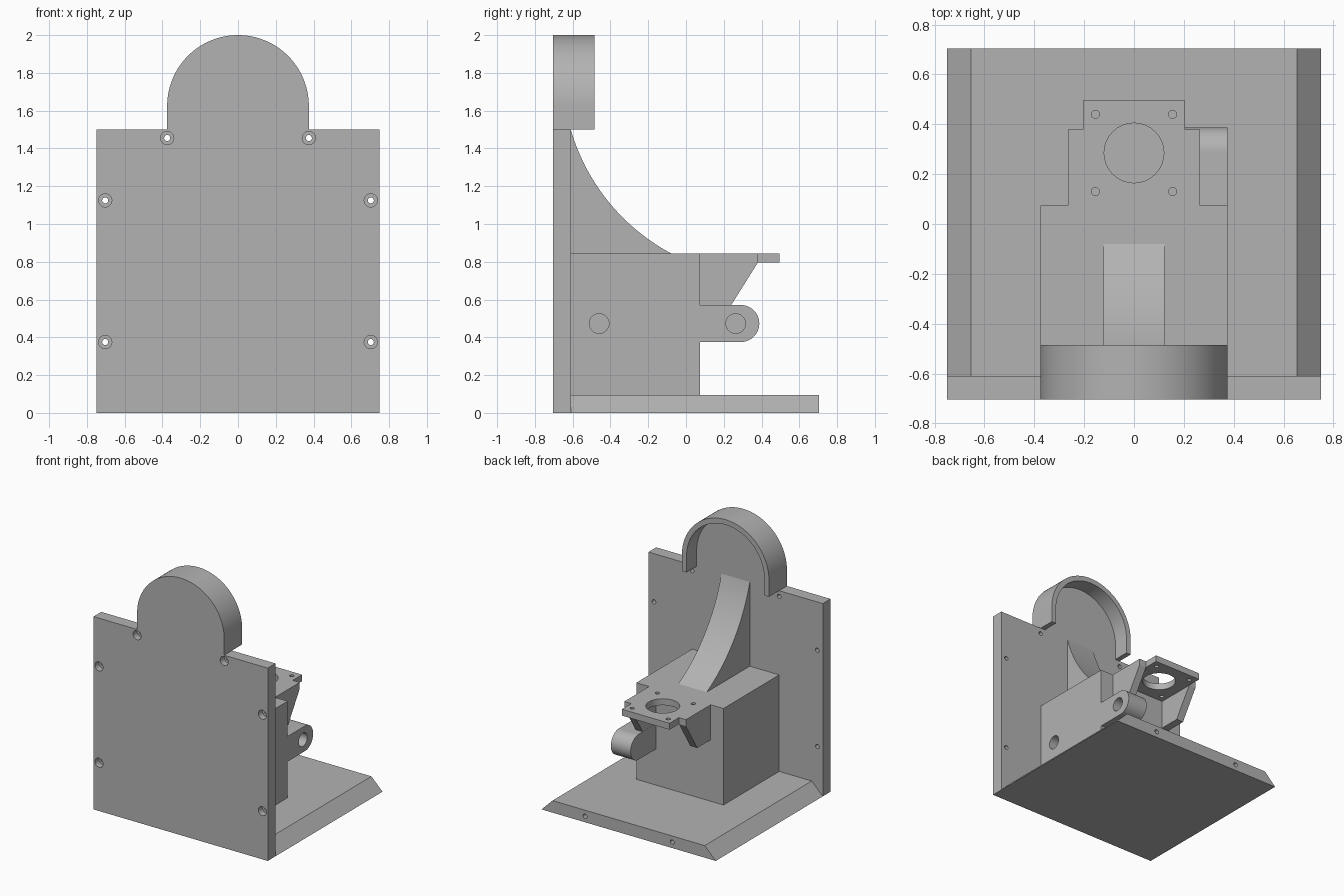
import bpy, bmesh
from math import sin, cos, pi, radians, hypot, atan2

cube = bpy.data.objects.get("Cube")
if cube:
    bpy.data.objects.remove(cube)

grey = bpy.data.materials.new("plain_grey")
grey.use_nodes = True
grey.diffuse_color = (0.45, 0.45, 0.45, 1)
grey.node_tree.nodes["Principled BSDF"].inputs["Base Color"].default_value = (0.45, 0.45, 0.45, 1)


def arc(cx, cy, r, start, end, steps=40):
    """Points on an arc, angles in degrees."""
    angles = [radians(start + (end - start) * i / steps) for i in range(steps + 1)]
    return [(cx + r * cos(a), cy + r * sin(a)) for a in angles]


def prism(name, outlines, axis, lo, hi):
    """Extrude flat outlines along an axis, from lo to hi."""
    place = {"x": lambda u, v, d: (d, u, v),
             "y": lambda u, v, d: (u, d, v),
             "z": lambda u, v, d: (u, v, d)}[axis]
    bm = bmesh.new()
    for outline in outlines:
        near = [bm.verts.new(place(u, v, lo)) for u, v in outline]
        far = [bm.verts.new(place(u, v, hi)) for u, v in outline]
        bm.faces.new(near)
        bm.faces.new(far[::-1])
        for i in range(len(near)):
            j = (i + 1) % len(near)
            bm.faces.new((near[i], far[i], far[j], near[j]))
    bmesh.ops.recalc_face_normals(bm, faces=bm.faces)
    mesh = bpy.data.meshes.new(name)
    bm.to_mesh(mesh)
    bm.free()
    mesh.materials.append(grey)
    obj = bpy.data.objects.new(name, mesh)
    bpy.context.collection.objects.link(obj)
    return obj


def activate(obj):
    bpy.ops.object.select_all(action="DESELECT")
    obj.select_set(True)
    bpy.context.view_layer.objects.active = obj


def drill(target, axis, centres, r, lo, hi):
    """Cut round holes into a part."""
    circles = [arc(u, v, r, 0, 360, 32)[:-1] for u, v in centres]
    cutter = prism("hole_cutter", circles, axis, lo, hi)
    cutter.hide_render = True
    mod = target.modifiers.new("holes", "BOOLEAN")
    mod.operation = "DIFFERENCE"
    mod.solver = "EXACT"
    mod.object = cutter
    activate(target)
    bpy.ops.object.modifier_apply(modifier=mod.name)
    bpy.data.objects.remove(cutter)


def rect(u0, v0, u1, v1):
    return [(u0, v0), (u1, v0), (u1, v1), (u0, v1)]


FRONT, BACK = -0.705, 0.705
WALL = -0.61       # rear face of the upright plate
BOX = 0.075        # rear face of the central block
TOP = 0.845        # top of the central block
R = 0.375          # arch radius and block half width

# Upright plate with arched head and counterbored screw holes
head = [(R, 1.5)] + arc(0, 1.625, R, 0, 180, 64) + [(-R, 1.5)]
plate = prism("upright_plate", [[(-0.75, 0), (0.75, 0), (0.75, 1.5)] + head + [(-0.75, 1.5)]],
              "y", FRONT, WALL)
screws = [(s * x, z) for s in (-1, 1) for x, z in ((R, 1.455), (0.703, 1.125), (0.703, 0.375))]
drill(plate, "y", screws, 0.016, -0.8, -0.5)
drill(plate, "y", screws, 0.035, -0.8, -0.655)

# Raised rim around the arched head
inner = R - 0.04
rim_inside = [(-inner, 1.5)] + arc(0, 1.625, inner, 180, 0, 64) + [(inner, 1.5)]
rim = prism("arch_rim", [head + rim_inside], "y", WALL, -0.485)

# Base plate with slanted sides and two holes in the rear edge
base = prism("base_plate", [[(-0.75, 0), (0.75, 0), (0.655, 0.094), (-0.655, 0.094)]],
             "y", WALL, BACK)
drill(base, "y", [(-R, 0.047), (R, 0.047)], 0.017, 0.5, 0.8)

# Central block with a pin socket in its left side
block = prism("central_block", [rect(WALL, 0.094, BOX, TOP)], "x", -R, R)
drill(block, "x", [(-0.46, 0.473)], 0.052, 0.27, 0.5)

# Curved rib from the block up to the arch: arc through two ends with a given sag
y0, z0, y1, z1, sag = WALL, 1.5, -0.08, TOP, 0.085
half = hypot(y1 - y0, z1 - z0) / 2
radius = (half ** 2 + sag ** 2) / (2 * sag)
cy = (y0 + y1) / 2 + (radius - sag) * (z0 - z1) / (2 * half)
cz = (z0 + z1) / 2 + (radius - sag) * (y1 - y0) / (2 * half)
a0 = atan2(z0 - cz, y0 - cy) % (2 * pi) * 180 / pi
a1 = atan2(z1 - cz, y1 - cy) % (2 * pi) * 180 / pi
rib = prism("curved_rib", [arc(cy, cz, radius, a0, a1) + [(WALL, TOP)]], "x", -0.122, 0.122)

# Mounting shelf with a large opening and four screw holes
shelf = prism("mounting_shelf", [rect(-0.205, BOX, 0.205, 0.495)], "z", 0.795, TOP)
drill(shelf, "z", [(0, 0.285)], 0.12, 0.7, 0.9)
drill(shelf, "z", [(x, y) for x in (-0.155, 0.155) for y in (0.13, 0.44)], 0.016, 0.7, 0.9)

# Brackets under both sides of the shelf
bracket = [(BOX, TOP), (0.38, TOP), (0.38, 0.795), (0.24, 0.572), (BOX, 0.572)]
brackets = [prism(side + "_bracket", [bracket], "x", x, x + 0.06)
            for side, x in (("left", 0.205), ("right", -0.265))]

# Rounded pivot arm with a pin socket
arm_outline = [(BOX, 0.375)] + arc(0.29, 0.473, 0.098, -90, 90) + [(BOX, 0.571)]
arm = prism("pivot_arm", [arm_outline], "x", 0.205, R)
drill(arm, "x", [(0.263, 0.473)], 0.052, 0.27, 0.5)

for part in [plate, rim, base, block, rib, shelf, arm] + brackets:
    activate(part)
    bpy.ops.object.shade_smooth_by_angle(angle=radians(30))
